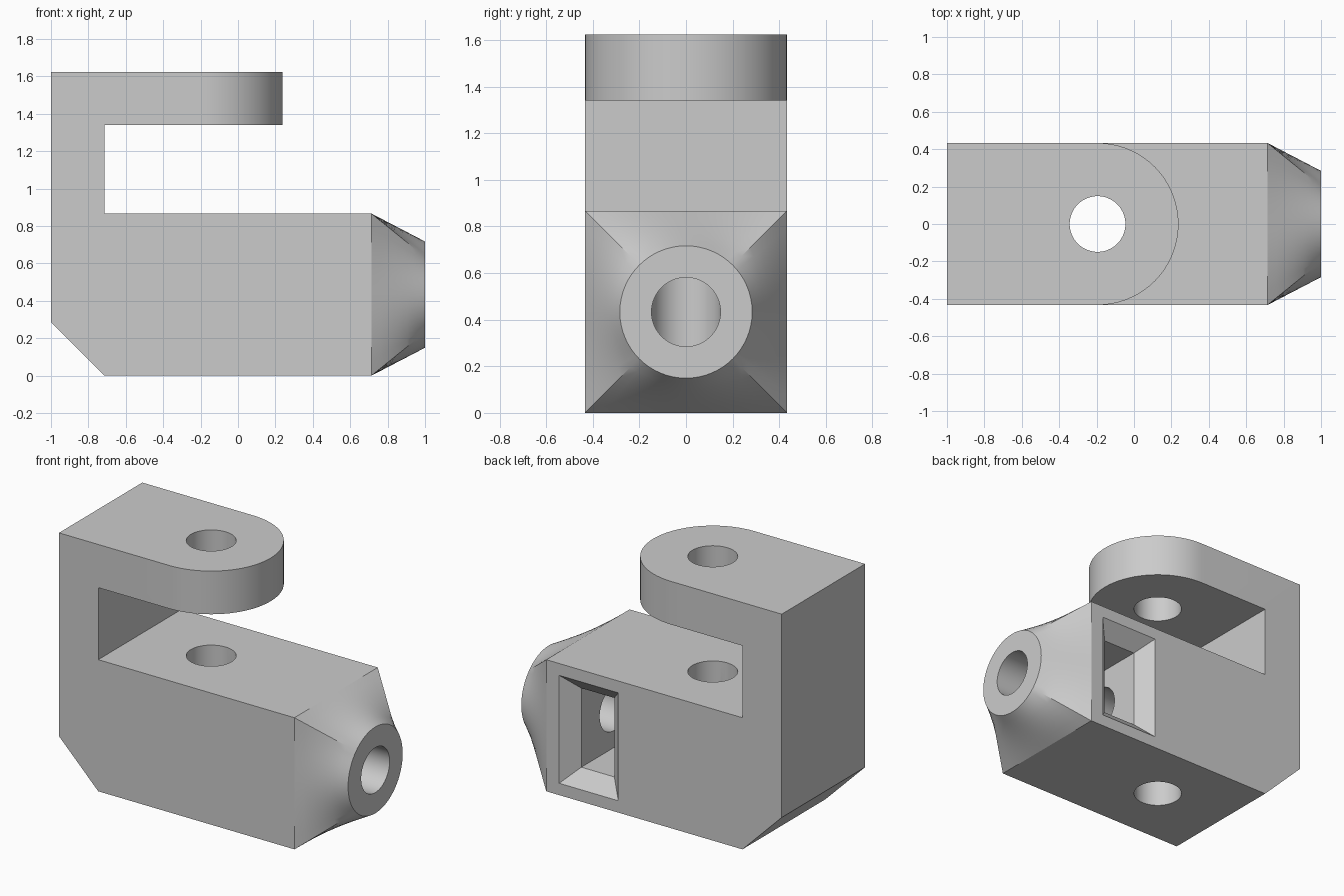
import bpy
import bmesh
from math import cos, sin, pi, radians

cube = bpy.data.objects.get("Cube")
if cube:
    bpy.data.objects.remove(cube, do_unlink=True)

W = 0.433          # half width of the block, also its mid height
SHOULDER = 0.714   # where the nose begins
PIN_X = -0.195     # axis of the vertical pin hole

grey = bpy.data.materials.new("plain grey")
grey.use_nodes = True
grey.diffuse_color = (0.6, 0.6, 0.6, 1)
grey.node_tree.nodes["Principled BSDF"].inputs["Base Color"].default_value = (0.6, 0.6, 0.6, 1)


def loft(name, rings):
    """Closed solid skinned through rings that have equal point counts."""
    bm = bmesh.new()
    loops = [[bm.verts.new(p) for p in ring] for ring in rings]
    n = len(loops[0])
    for a, b in zip(loops, loops[1:]):
        for i in range(n):
            j = (i + 1) % n
            bm.faces.new((a[i], a[j], b[j], b[i]))
    bm.faces.new(loops[0])
    bm.faces.new(loops[-1])
    bmesh.ops.recalc_face_normals(bm, faces=bm.faces)
    mesh = bpy.data.meshes.new(name)
    bm.to_mesh(mesh)
    bm.free()
    mesh.materials.append(grey)
    obj = bpy.data.objects.new(name, mesh)
    bpy.context.collection.objects.link(obj)
    return obj


def circle(r, n=64):
    return [(r * cos(2 * pi * i / n), r * sin(2 * pi * i / n)) for i in range(n)]


def square(h, n=64):
    """Points on a square at the same angles as circle()."""
    return [(h * c / max(abs(c), abs(s)), h * s / max(abs(c), abs(s))) for c, s in circle(1, n)]


# C-shaped side profile, extruded across the width
profile = [(-1, 0.286), (-SHOULDER, 0), (SHOULDER, 0), (SHOULDER, 2 * W),
           (-SHOULDER, 2 * W), (-SHOULDER, 1.34), (0.4, 1.34), (0.4, 1.624), (-1, 1.624)]
bracket = loft("clevis_bracket", [[(x, y, z) for x, z in profile] for y in (-W, W)])

# Nose: square blending into a circle
outlines = []
for k in range(7):
    t = k / 6
    outlines.append([(SHOULDER + (1 - SHOULDER) * t, a[0] * (1 - t) + b[0] * t,
                      W + a[1] * (1 - t) + b[1] * t)
                     for a, b in zip(square(W), circle(0.284))])
nose = loft("nose", outlines)

# Cutter that rounds the free end of the upper arm
arc = [(PIN_X + W * cos(a), W * sin(a)) for a in [radians(-90 + 5 * i) for i in range(37)]]
corner = arc + [(PIN_X, 0.6), (0.6, 0.6), (0.6, -0.6), (PIN_X, -0.6)]
arm_end = loft("arm_end_cutter", [[(x, y, z) for x, y in corner] for z in (1.2, 1.8)])

# Vertical pin hole and lengthwise bore
pin = loft("pin_hole_cutter", [[(PIN_X + a, b, z) for a, b in circle(0.149)] for z in (-0.2, 1.8)])
bore = loft("bore_cutter", [[(x, a, W + b) for a, b in circle(0.148)] for x in (PIN_X, 1.2)])

# Pocket in the back with a chamfered mouth
steps = [(W + 0.02, 0.02), (W - 0.095, -0.095), (-0.26, -0.095)]
pocket = loft("pocket_cutter", [[(0.405 + sx * (0.215 + d), y, W + sz * (0.355 + d))
                                 for sx, sz in ((-1, -1), (1, -1), (1, 1), (-1, 1))]
                                for y, d in steps])

# Combine everything
bpy.context.view_layer.objects.active = bracket
for tool, op in ((nose, "UNION"), (arm_end, "DIFFERENCE"), (pin, "DIFFERENCE"),
                 (bore, "DIFFERENCE"), (pocket, "DIFFERENCE")):
    mod = bracket.modifiers.new(tool.name, "BOOLEAN")
    mod.object, mod.operation, mod.solver = tool, op, "EXACT"
    bpy.ops.object.modifier_apply(modifier=mod.name)
    bpy.data.objects.remove(tool, do_unlink=True)

for o in bpy.context.selected_objects:
    o.select_set(False)
bracket.select_set(True)
bpy.ops.object.shade_smooth_by_angle(angle=radians(20))
